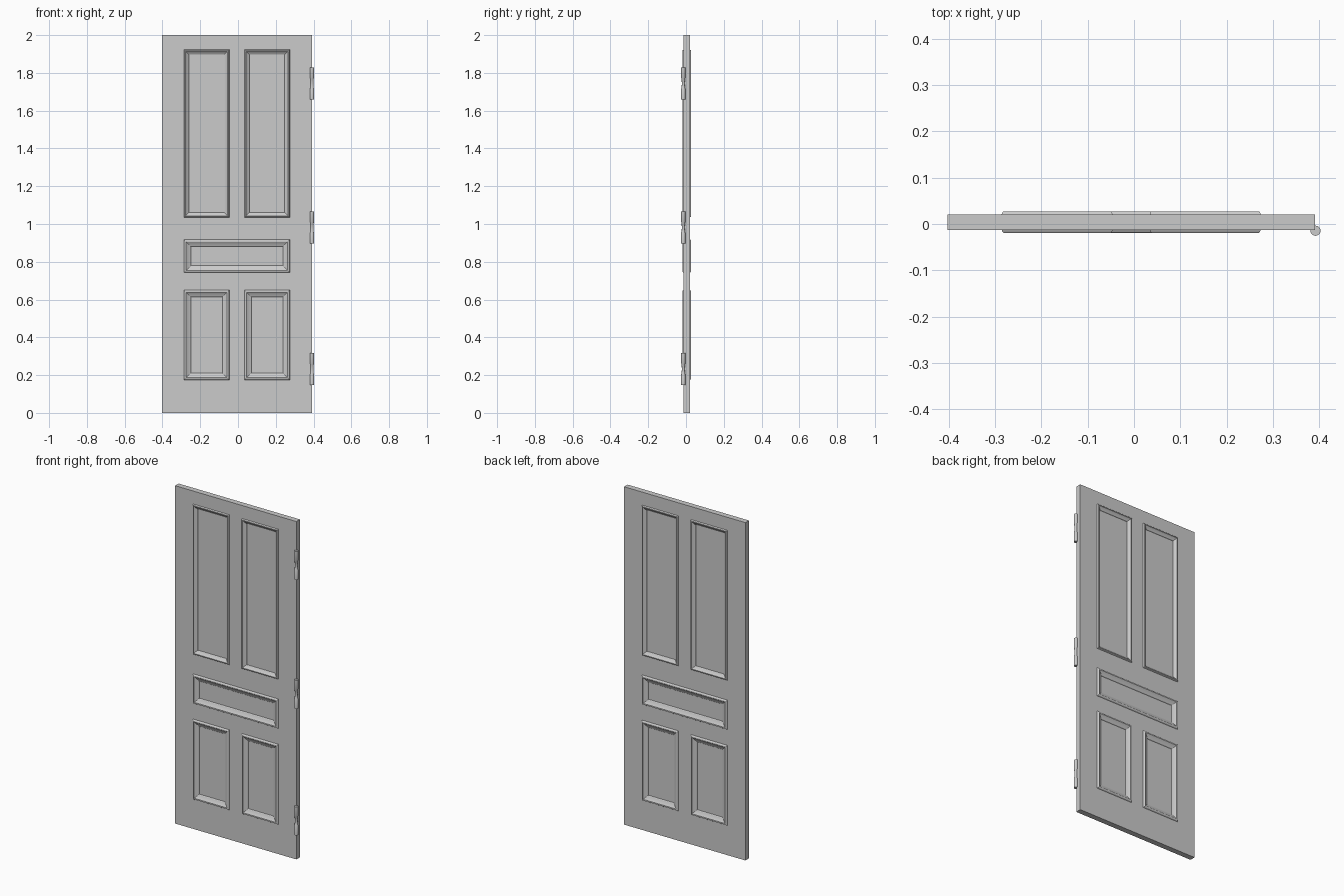
import bpy, bmesh, math

if "Cube" in bpy.data.objects:
    bpy.data.objects.remove(bpy.data.objects["Cube"])

XS = [-0.403, -0.286, -0.046, 0.034, 0.274, 0.391]
ZS = [0, 0.175, 0.65, 0.743, 0.918, 1.035, 1.923, 2.0]
FRONT, BACK = -0.0125, 0.0205

# panels: column span, row span, scale of moulding width
PANELS = [((1, 2), 1, 1.0), ((3, 4), 1, 1.0), ((1, 4), 3, 1.0),
          ((1, 2), 5, 0.72), ((3, 4), 5, 0.72)]
# moulding section: inset from the edge, height above the door face
PROFILE = [(0, 0), (0.003, 0.005), (0.006, 0.007), (0.012, 0.007),
           (0.016, 0.004), (0.029, -0.002), (0.034, -0.004), (0.037, -0.008)]


def finish(bm, name, angle=30):
    bmesh.ops.remove_doubles(bm, verts=bm.verts, dist=1e-5)
    bmesh.ops.recalc_face_normals(bm, faces=bm.faces)
    mesh = bpy.data.meshes.new(name)
    bm.to_mesh(mesh)
    bm.free()
    obj = bpy.data.objects.new(name, mesh)
    bpy.context.collection.objects.link(obj)
    bpy.ops.object.select_all(action='DESELECT')
    obj.select_set(True)
    bpy.context.view_layer.objects.active = obj
    bpy.ops.object.shade_smooth_by_angle(angle=math.radians(angle))
    return obj


def quad(bm, pts):
    bm.faces.new([bm.verts.new(p) for p in pts])


def rect(x0, x1, z0, z1, y, inset=0):
    i = inset
    return [(x0 + i, y, z0 + i), (x1 - i, y, z0 + i),
            (x1 - i, y, z1 - i), (x0 + i, y, z1 - i)]


# door leaf with moulded, recessed panels on both faces
bm = bmesh.new()
taken = {(c, r) for (a, b), r, _ in PANELS for c in range(a, b)}
for y, out in ((FRONT, -1), (BACK, 1)):
    for c in range(len(XS) - 1):
        for r in range(len(ZS) - 1):
            if (c, r) not in taken:
                quad(bm, rect(XS[c], XS[c + 1], ZS[r], ZS[r + 1], y))
    for (a, b), r, scale in PANELS:
        rings = [rect(XS[a], XS[b], ZS[r], ZS[r + 1], y + out * h, w * scale)
                 for w, h in PROFILE]
        for lo, hi in zip(rings, rings[1:]):
            for k in range(4):
                n = (k + 1) % 4
                quad(bm, [lo[k], lo[n], hi[n], hi[k]])
        quad(bm, rings[-1])
# edges of the leaf
for x in (XS[0], XS[-1]):
    for z0, z1 in zip(ZS, ZS[1:]):
        quad(bm, [(x, FRONT, z0), (x, BACK, z0), (x, BACK, z1), (x, FRONT, z1)])
for z in (ZS[0], ZS[-1]):
    for x0, x1 in zip(XS, XS[1:]):
        quad(bm, [(x0, FRONT, z), (x1, FRONT, z), (x1, BACK, z), (x0, BACK, z)])
finish(bm, "door_leaf", 25)


# hinge barrel: two wide knuckles with a slimmer one between
def hinge(name, z0, sides=16):
    section = [(0.011, 0), (0.011, 0.056), (0.009, 0.06), (0.0075, 0.085),
               (0.009, 0.109), (0.011, 0.113), (0.011, 0.169)]
    bm = bmesh.new()
    rings = []
    for rad, h in section:
        rings.append([bm.verts.new((0.392 + rad * math.cos(2 * math.pi * k / sides),
                                    -0.0145 + rad * math.sin(2 * math.pi * k / sides),
                                    z0 + h)) for k in range(sides)])
    for lo, hi in zip(rings, rings[1:]):
        for k in range(sides):
            n = (k + 1) % sides
            bm.faces.new([lo[k], lo[n], hi[n], hi[k]])
    bm.faces.new(rings[0])
    bm.faces.new(rings[-1])
    finish(bm, name)


for name, z in (("lower_hinge", 0.148), ("middle_hinge", 0.897), ("upper_hinge", 1.66)):
    hinge(name, z)
